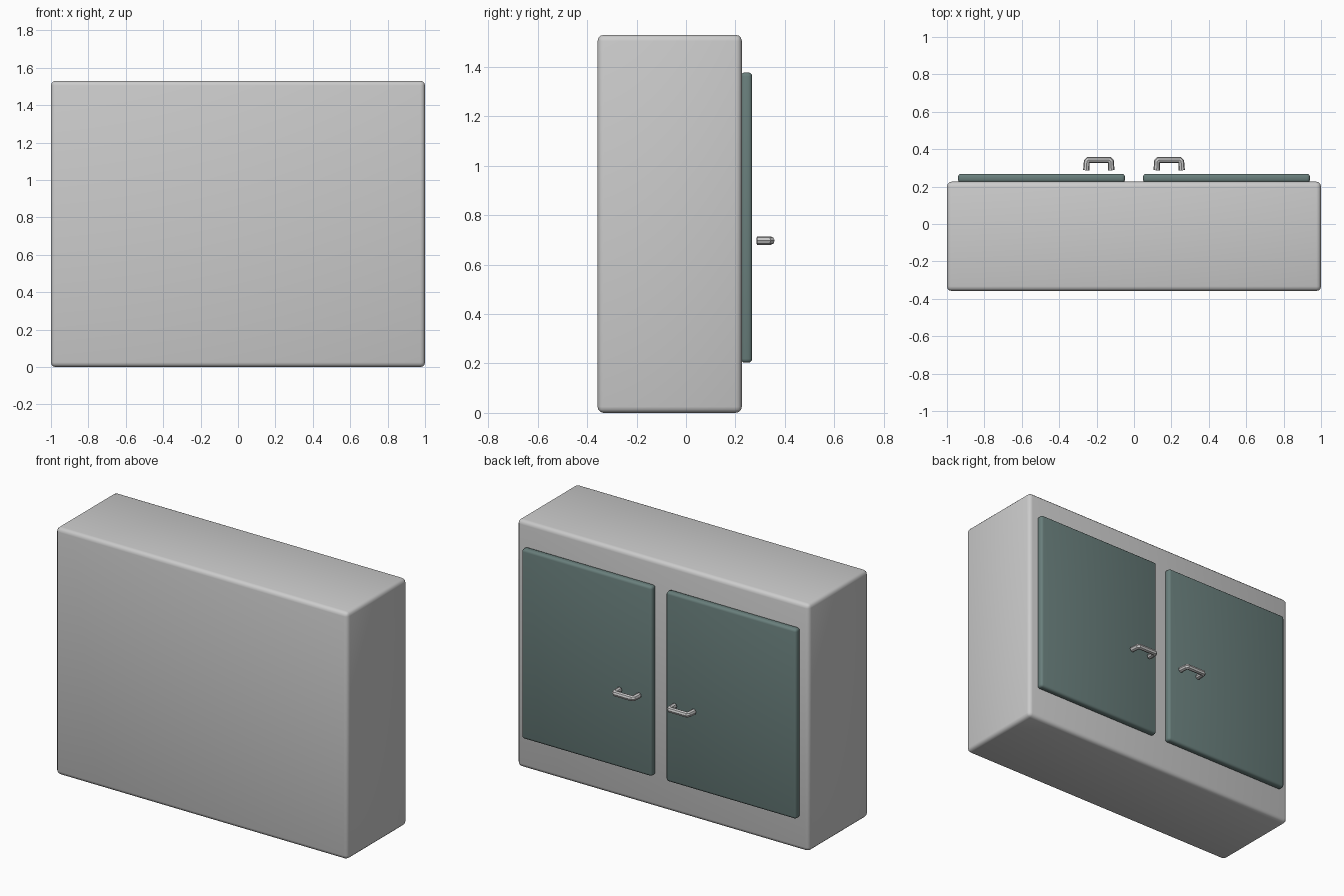
import bpy
import math

if "Cube" in bpy.data.objects:
    bpy.data.objects.remove(bpy.data.objects["Cube"])


def box(name, x, y, z, bevel, segments):
    """Bevelled box given by its (min, max) range on each axis."""
    bpy.ops.mesh.primitive_cube_add(
        size=1, location=[(r[0] + r[1]) / 2 for r in (x, y, z)])
    ob = bpy.context.object
    ob.name = name
    ob.scale = [r[1] - r[0] for r in (x, y, z)]
    bpy.ops.object.transform_apply(location=False, rotation=False, scale=True)
    mod = ob.modifiers.new("edge_bevel", 'BEVEL')
    mod.width = bevel
    mod.segments = segments
    bpy.ops.object.modifier_apply(modifier=mod.name)
    bpy.ops.object.shade_smooth_by_angle(angle=math.radians(30))
    return ob


def tube(name, points, radius):
    """Round bar along a path, with capped ends, turned into a mesh."""
    curve = bpy.data.curves.new(name, 'CURVE')
    curve.dimensions = '3D'
    curve.bevel_depth = radius
    curve.bevel_resolution = 2
    curve.use_fill_caps = True
    spline = curve.splines.new('POLY')
    spline.points.add(len(points) - 1)
    for p, co in zip(spline.points, points):
        p.co = (*co, 1)
    ob = bpy.data.objects.new(name, curve)
    bpy.context.collection.objects.link(ob)
    bpy.ops.object.select_all(action='DESELECT')
    bpy.context.view_layer.objects.active = ob
    ob.select_set(True)
    bpy.ops.object.convert(target='MESH')
    bpy.ops.object.shade_smooth_by_angle(angle=math.radians(35))
    return ob


teal = bpy.data.materials.new("door_teal")
teal.diffuse_color = (0.14, 0.21, 0.20, 1)
teal.use_nodes = True
teal.node_tree.nodes["Principled BSDF"].inputs["Base Color"].default_value = teal.diffuse_color

# Cabinet body
box("cabinet_body", (-1, 1), (-0.358, 0.226), (0, 1.53), 0.025, 3)

# Doors and their handles, one pair per side
for side, s in (("left", -1), ("right", 1)):
    door = box(f"door_{side}", sorted((s * 0.048, s * 0.941)),
               (0.222, 0.268), (0.203, 1.378), 0.016, 3)
    door.data.materials.append(teal)

    # U-shaped pull with slightly splayed legs
    cx, z = s * 0.188, 0.697
    tube(f"handle_{side}",
         [(cx - 0.067, 0.287, z), (cx - 0.064, 0.335, z), (cx - 0.056, 0.343, z),
          (cx + 0.056, 0.343, z), (cx + 0.064, 0.335, z), (cx + 0.067, 0.287, z)],
         0.017)
